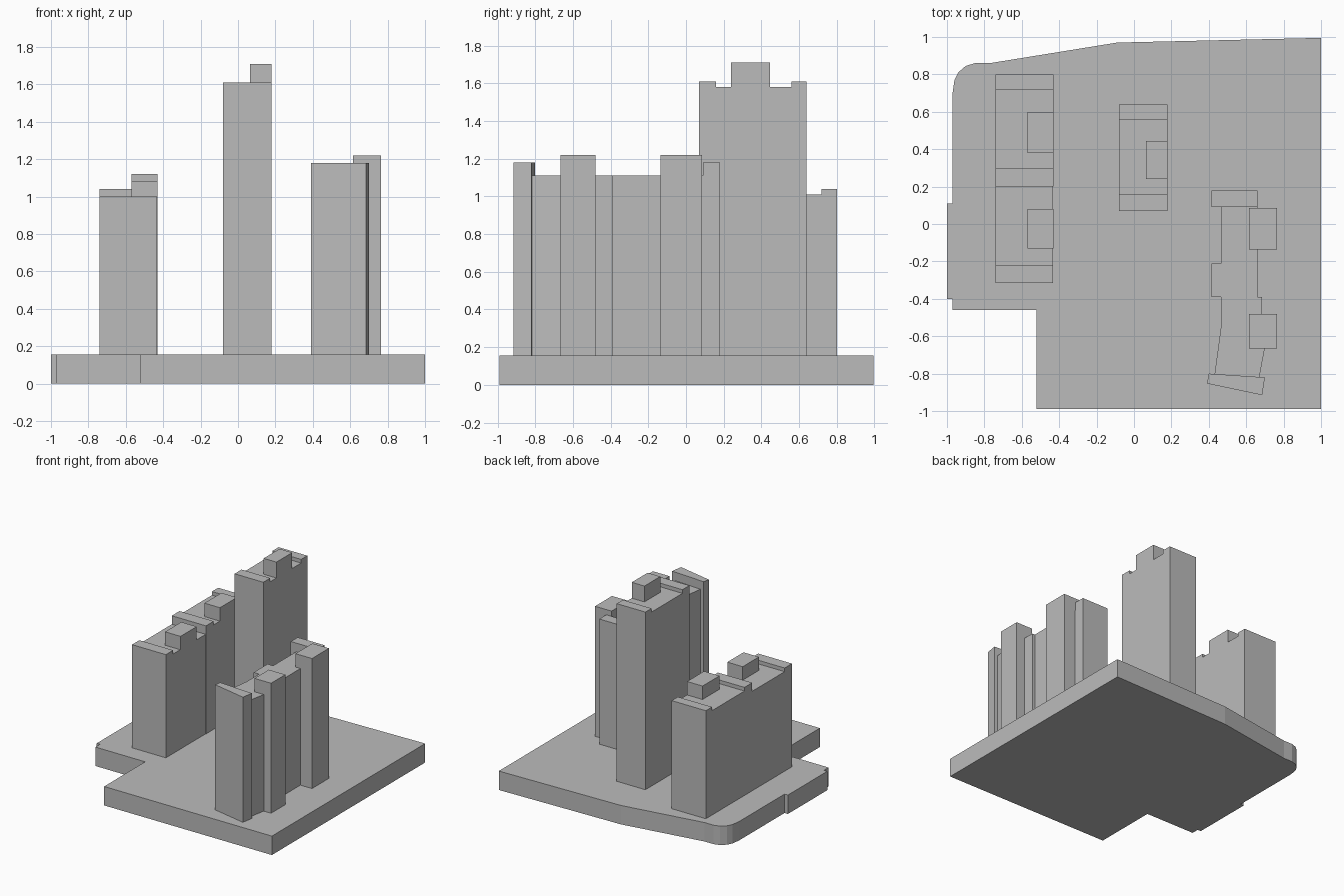
import bpy
import bmesh

cube = bpy.data.objects.get("Cube")
if cube:
    bpy.data.objects.remove(cube, do_unlink=True)

grey = bpy.data.materials.new("plain grey")
grey.use_nodes = True
colour = (0.5, 0.5, 0.5, 1)
grey.diffuse_color = colour
grey.node_tree.nodes["Principled BSDF"].inputs["Base Color"].default_value = colour

BASE = 0.155


def prism(name, outline, z0, z1):
    """Extrude a plan outline between two heights."""
    bm = bmesh.new()
    face = bm.faces.new([bm.verts.new((x, y, z0)) for x, y in outline])
    grown = bmesh.ops.extrude_face_region(bm, geom=[face])["geom"]
    for v in grown:
        if isinstance(v, bmesh.types.BMVert):
            v.co.z = z1
    bmesh.ops.recalc_face_normals(bm, faces=bm.faces)
    mesh = bpy.data.meshes.new(name)
    bm.to_mesh(mesh)
    bm.free()
    mesh.materials.append(grey)
    obj = bpy.data.objects.new(name, mesh)
    bpy.context.collection.objects.link(obj)
    return obj


def block(name, x0, x1, y0, y1, z0, z1):
    return prism(name, [(x0, y0), (x1, y0), (x1, y1), (x0, y1)], z0, z1)


def profile_block(name, x0, x1, steps):
    """Slab with a stepped roof: steps are (y start, y end, height)."""
    side = [(steps[0][0], BASE)]
    for y0, y1, z in steps:
        side += [(y0, z), (y1, z)]
    side.append((steps[-1][1], BASE))
    obj = prism(name, side, x0, x1)
    # the profile was drawn in (y, z) and extruded along x
    for v in obj.data.vertices:
        y, z, x = v.co
        v.co = (x, y, z)
    return obj


# Ground slab with one rounded corner and a notch
plinth = [(-0.52, -0.99), (1, -0.99), (1, 0.995), (-0.09, 0.97),
          (-0.77, 0.86), (-0.85, 0.86), (-0.90, 0.845), (-0.94, 0.81),
          (-0.96, 0.77), (-0.97, 0.70), (-0.97, 0.11), (-1, 0.11),
          (-1, -0.40), (-0.97, -0.40), (-0.97, -0.46), (-0.52, -0.46)]
prism("ground_slab", plinth, 0, BASE)

# Long pair of blocks on the right side
profile_block("long_block_back", -0.74, -0.43,
              [(0.20, 0.30, 1.04), (0.30, 0.72, 1.01), (0.72, 0.80, 1.04)])
profile_block("long_block_front", -0.74, -0.433,
              [(-0.315, -0.22, 1.00), (-0.22, 0.20, 0.97)])
block("roof_room_back", -0.57, -0.43, 0.38, 0.60, 1.01, 1.12)
block("roof_room_front", -0.57, -0.43, -0.13, 0.08, 0.97, 1.08)

# Tall central tower
profile_block("tower", -0.08, 0.18,
              [(0.07, 0.16, 1.61), (0.16, 0.56, 1.58), (0.56, 0.64, 1.61)])
block("tower_roof_room", 0.065, 0.18, 0.24, 0.445, 1.58, 1.71)

# Bent block with stair shafts and end slabs
bent = [(0.43, -0.81), (0.67, -0.82), (0.70, -0.66), (0.685, -0.48),
        (0.685, -0.39), (0.66, -0.39), (0.66, 0.09), (0.465, 0.09),
        (0.465, -0.21), (0.415, -0.21), (0.415, -0.39), (0.465, -0.39),
        (0.465, -0.55)]
prism("bent_block", bent, BASE, 1.11)
block("end_slab_back", 0.415, 0.66, 0.09, 0.18, BASE, 1.18)
prism("end_slab_front", [(0.39, -0.853), (0.685, -0.915), (0.70, -0.82),
                         (0.40, -0.80)], BASE, 1.18)
for name, y0, y1 in (("back", -0.135, 0.085), ("front", -0.665, -0.48)):
    block("stair_shaft_" + name, 0.615, 0.765, y0, y1, BASE, 1.22)
